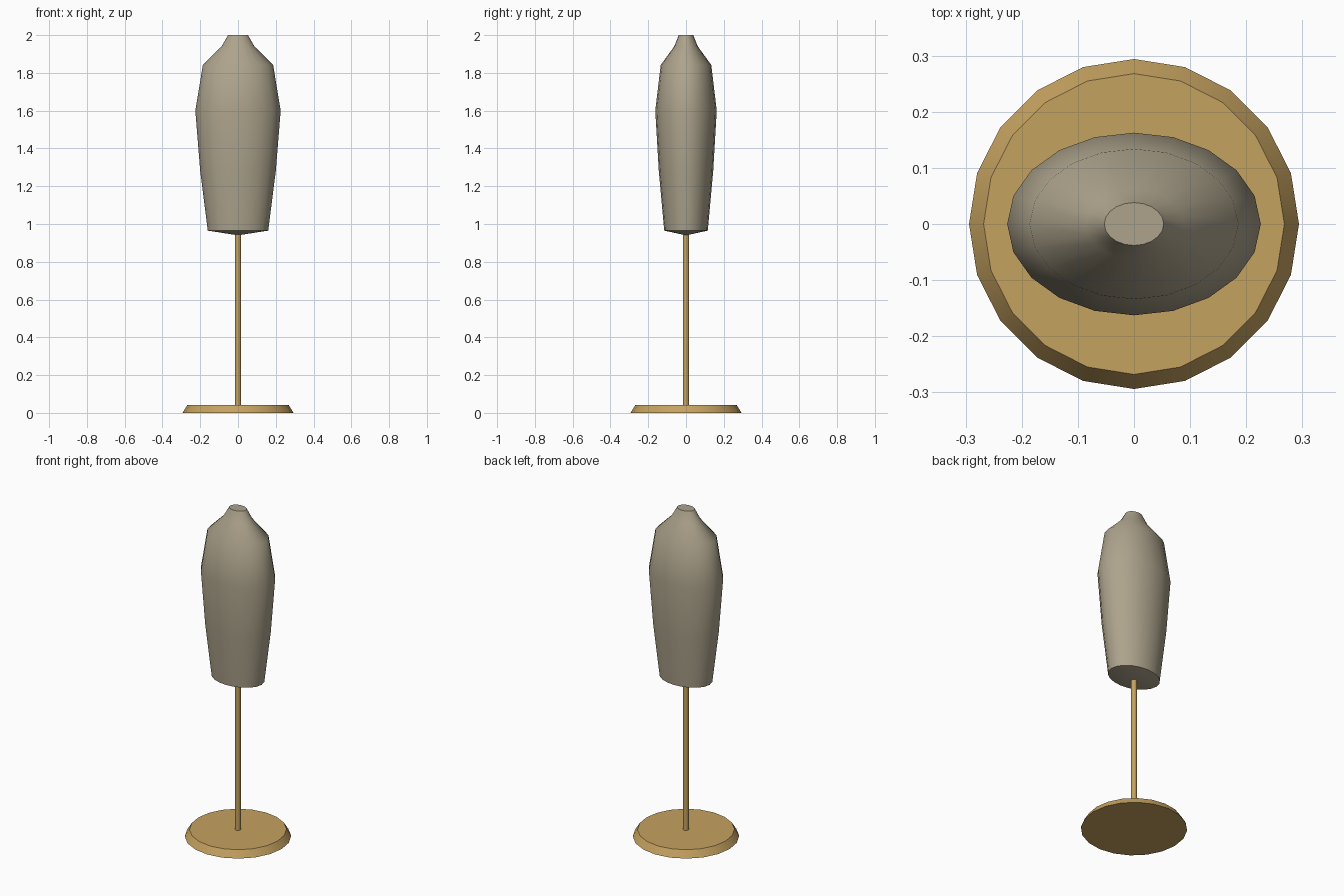
import bpy, bmesh, math

if "Cube" in bpy.data.objects:
    bpy.data.objects.remove(bpy.data.objects["Cube"])


def material(name, rgb):
    m = bpy.data.materials.new(name)
    m.diffuse_color = (*rgb, 1)
    m.use_nodes = True
    m.node_tree.nodes["Principled BSDF"].inputs["Base Color"].default_value = m.diffuse_color
    return m


def lathe(name, profile, sides, mat, depth=1.0, angle=35):
    """Stack rings of (radius, z); depth squashes them front to back."""
    bm = bmesh.new()
    rings = []
    for r, z in profile:
        if r == 0:
            rings.append([bm.verts.new((0, 0, z))] * sides)
            continue
        rings.append([bm.verts.new((r * math.cos(2 * math.pi * i / sides),
                                    depth * r * math.sin(2 * math.pi * i / sides), z))
                      for i in range(sides)])
    for a, b in zip(rings, rings[1:]):
        for i in range(sides):
            j = (i + 1) % sides
            bm.faces.new(list(dict.fromkeys((a[i], a[j], b[j], b[i]))))
    # Flat caps on open ends
    if profile[0][0] > 0:
        bm.faces.new(rings[0][::-1])
    if profile[-1][0] > 0:
        bm.faces.new(rings[-1])
    bmesh.ops.recalc_face_normals(bm, faces=bm.faces)
    mesh = bpy.data.meshes.new(name)
    bm.to_mesh(mesh)
    bm.free()
    ob = bpy.data.objects.new(name, mesh)
    bpy.context.collection.objects.link(ob)
    mesh.materials.append(mat)
    bpy.ops.object.select_all(action='DESELECT')
    ob.select_set(True)
    bpy.context.view_layer.objects.active = ob
    bpy.ops.object.shade_smooth_by_angle(angle=math.radians(angle))
    return ob


wood = material("golden_wood", (0.56, 0.36, 0.117))
linen = material("beige_linen", (0.42, 0.37, 0.265))

# Round bevelled foot
lathe("base", [(0.294, 0), (0.268, 0.042)], 20, wood)

# Thin upright
lathe("pole", [(0.017, 0.04), (0.017, 0.945)], 8, wood, angle=50)

# Oval torso with a shallow cone underneath and a flat neck
lathe("torso", [(0, 0.94), (0.16, 0.965), (0.2, 1.28), (0.226, 1.6),
                (0.186, 1.842), (0.087, 1.94), (0.053, 2.0)],
      20, linen, depth=0.72, angle=50)
